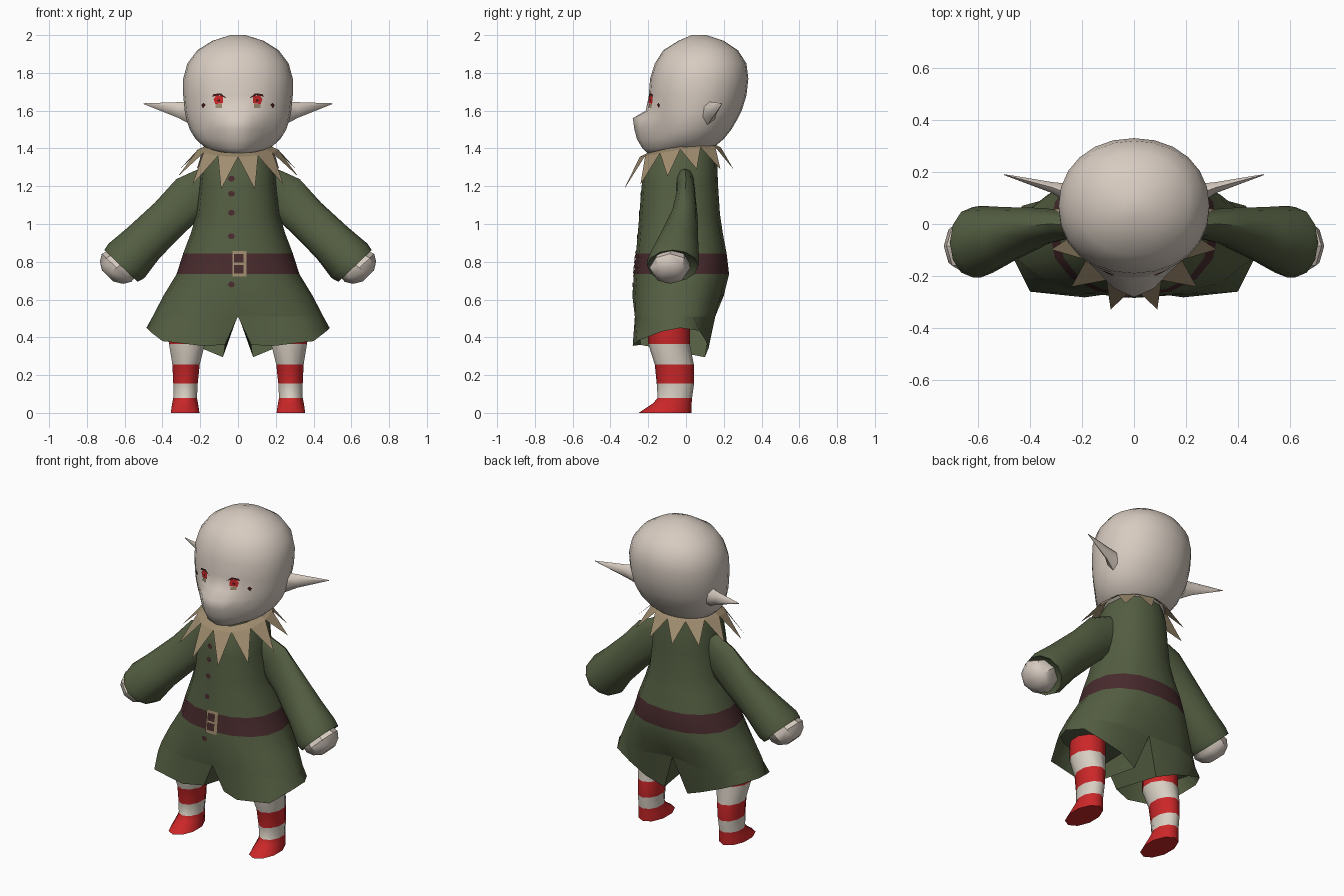
import bpy, bmesh, math
from mathutils import Vector
from mathutils.bvhtree import BVHTree

if "Cube" in bpy.data.objects:
    bpy.data.objects.remove(bpy.data.objects["Cube"])


def material(name, rgb):
    m = bpy.data.materials.new(name)
    m.diffuse_color = (*rgb, 1)
    m.use_nodes = True
    m.node_tree.nodes["Principled BSDF"].inputs["Base Color"].default_value = m.diffuse_color
    return m


SKIN = material("pale skin", (.68, .60, .53))
GREEN = material("olive cloth", (.088, .112, .054))
BROWN = material("dark brown leather", (.066, .024, .026))
TAN = material("tan cloth", (.35, .265, .16))
RED = material("red stripe", (.60, .02, .022))
WHITE = material("cream stripe", (.68, .62, .54))
DARK = material("dark lash", (.045, .008, .008))


def finish(name, bm, mats, mirror=False, angle=50):
    me = bpy.data.meshes.new(name)
    bm.to_mesh(me)
    bm.free()
    ob = bpy.data.objects.new(name, me)
    bpy.context.collection.objects.link(ob)
    for m in mats:
        me.materials.append(m)
    bpy.ops.object.select_all(action='DESELECT')
    ob.select_set(True)
    bpy.context.view_layer.objects.active = ob
    if angle:
        bpy.ops.object.shade_smooth_by_angle(angle=math.radians(angle))
    if mirror:
        ob.modifiers.new("mirror", 'MIRROR').use_mirror_merge = False
    return ob


def loft(name, rings, mats, bands=None, caps=(True, True), mirror=False, angle=50):
    """Skin a row of equally long closed loops; bands gives the material per step."""
    bm = bmesh.new()
    loops = [[bm.verts.new(p) for p in r] for r in rings]
    n = len(loops[0])
    for i, (a, b) in enumerate(zip(loops, loops[1:])):
        for k in range(n):
            f = bm.faces.new((a[k], a[(k + 1) % n], b[(k + 1) % n], b[k]))
            f.material_index = bands[i] if bands else 0
    if caps[0]:
        bm.faces.new(loops[0]).material_index = bands[0] if bands else 0
    if caps[1]:
        bm.faces.new(loops[-1]).material_index = bands[-1] if bands else 0
    bmesh.ops.recalc_face_normals(bm, faces=bm.faces)
    return finish(name, bm, mats, mirror, angle)


def oval(z, w, yf, yb, n=16, e=2.0, cx=0.0):
    """Horizontal oval starting at the front centre and running towards +x."""
    pts = []
    for k in range(n):
        t = 2 * math.pi * k / n
        s, c = math.sin(t), math.cos(t)
        x = math.copysign(abs(s) ** (2 / e), s) if abs(s) > 1e-6 else 0
        y = math.copysign(abs(c) ** (2 / e), c) if abs(c) > 1e-6 else 0
        pts.append((cx + w * x, (yf + yb) / 2 - (yb - yf) / 2 * y, z))
    return pts


# Head with a pointed muzzle: z, half width, front, back, muzzle push
head_rows = [(1.37, .09, -.12, .08, .08), (1.40, .17, -.16, .14, .07),
             (1.45, .225, -.18, .20, .08), (1.50, .255, -.185, .24, .088),
             (1.56, .275, -.19, .275, .092), (1.60, .282, -.193, .295, .02),
             (1.68, .29, -.197, .32, 0), (1.77, .29, -.19, .33, 0),
             (1.85, .268, -.165, .32, 0), (1.92, .215, -.12, .275, 0),
             (1.97, .135, -.04, .20, 0), (2.0, .04, .03, .11, 0)]
rings = []
for z, w, yf, yb, m in head_rows:
    rings.append([(x, y - (m * math.cos(min(1, abs(x) / .19) * math.pi / 2) ** 1.6
                           if y < 0 else 0), z)
                  for x, y, z in oval(z, w, yf, yb, 24, 2.1)])
head = loft("head", rings, [SKIN], angle=75)

# Ears, flat front to back
ear = []
for c, ry, rz in (((.25, .115, 1.588), .045, .062), ((.315, .14, 1.603), .024, .042),
                  ((.50, .19, 1.637), .002, .002)):
    ear.append([(c[0], c[1] + ry * math.cos(t), c[2] + rz * math.sin(t))
                for t in [2 * math.pi * k / 6 + .5 for k in range(6)]])
loft("ear", ear, [SKIN], mirror=True, angle=70)

# Tunic with belt band; the neck edge drops at the front
body_rows = [(1.41, .165, -.20, .15), (1.33, .19, -.22, .165), (1.2, .205, -.235, .17),
             (1.05, .22, -.247, .18), (.95, .25, -.255, .195), (.845, .29, -.265, .215),
             (.735, .325, -.276, .228), (.62, .395, -.284, .20), (.51, .452, -.286, .17)]
rings = [oval(*r, 16, 2.3) for r in body_rows]
rings[0] = [(x, y, z - .055 * min(1, max(0, -y / .2))) for x, y, z in rings[0]]
# crotch points pulled inward to form the crease between the legs
rings[-1][0] = (0, -.255, .51)
rings[-1][8] = (0, .135, .52)
tunic = loft("tunic", rings, [GREEN, BROWN], bands=[0, 0, 0, 0, 0, 1, 0, 0])

# Shorts legs: half of the tunic edge down to a slanted hem, closed by an inner wall
top = [Vector(p) for p in rings[-1][:9]]
hem = [Vector(p) for p in [(.07, -.24, .36), (.19, -.282, .355), (.40, -.26, .38),
                           (.465, -.13, .43), (.485, -.03, .45), (.43, .07, .435),
                           (.32, .10, .39), (.20, .12, .345), (.08, .10, .295)]]
for loop in (top, hem):
    a, b = loop[-1].copy(), loop[0].copy()
    loop += [a.lerp(b, .33), a.lerp(b, .67)]
loft("shorts_leg", [top, hem], [GREEN], caps=(False, False), mirror=True)


# Sleeves and hands along the slanted arm axis
def arm_ring(c, a, b, n=12):
    return [(c[0] + .72 * a * math.cos(t), c[1] + b * math.sin(t), c[2] + .69 * a * math.cos(t))
            for t in [2 * math.pi * k / n for k in range(n)]]


loft("sleeve", [arm_ring(*r) for r in [((.13, -.005, 1.22), .105, .05),
                                       ((.24, 0, 1.155), .12, .05),
                                       ((.36, -.01, 1.035), .112, .072),
                                       ((.50, -.045, .90), .117, .11),
                                       ((.59, -.068, .805), .132, .138),
                                       ((.62, -.07, .778), .122, .135),
                                       ((.605, -.07, .793), .09, .10)]],
     [GREEN], mirror=True)
loft("hand", [arm_ring(*r, 8) for r in [((.60, -.08, .80), .095, .095),
                                        ((.643, -.085, .768), .108, .108),
                                        ((.67, -.085, .742), .085, .09),
                                        ((.69, -.085, .725), .042, .05)]],
     [SKIN], mirror=True, angle=40)

# Striped legs ending in pointed feet: z, centre x, half width, front, back
leg_rows = [(.47, .27, .10, -.20, .02), (.365, .27, .10, -.20, .02),
            (.255, .275, .076, -.165, .042), (.155, .278, .068, -.155, .043),
            (.08, .28, .066, -.15, .032), (.05, .28, .072, -.175, .03),
            (0, .28, .08, -.25, .03)]
loft("striped_leg", [oval(z, w, yf, yb, 10, 2, cx) for z, cx, w, yf, yb in leg_rows],
     [RED, WHITE], bands=[0, 1, 0, 1, 0, 0], mirror=True, angle=60)

# Collar: sloping band with twelve hanging points
bm = bmesh.new()


def collar_point(deg, rx, ry, cy, z_front, z_back):
    t = math.radians(deg)
    k = (1 - math.cos(t)) / 2
    return bm.verts.new((rx * math.sin(t), cy - ry * math.cos(t),
                         z_front + (z_back - z_front) * min(1, k * 1.6)))


for i in range(12):
    d0, d1 = i * 30, i * 30 + 30
    a, b = [collar_point(d, .165, .175, -.03, 1.375, 1.425) for d in (d0, d1)]
    c, d = [collar_point(d, .212, .215, -.03, 1.355, 1.405) for d in (d0, d1)]
    tip = collar_point(d0 + 15 + 4 * math.sin(math.radians(d0 + 15)), .325, .30, -.04, 1.18, 1.29)
    bm.faces.new((a, c, d, b))
    bm.faces.new((c, tip, d))
bmesh.ops.remove_doubles(bm, verts=bm.verts, dist=.0005)
finish("pointed_collar", bm, [TAN], angle=0)


# Thin details laid on the front of a surface
def surface_tree(ob):
    me = ob.data
    return BVHTree.FromPolygons([v.co for v in me.vertices], [p.vertices[:] for p in me.polygons])


HEAD, BODY = surface_tree(head), surface_tree(tunic)


def plate(name, outline, tree, mat, lift=.005, mirror=False):
    bm = bmesh.new()
    vs = []
    for x, z in outline:
        hit = tree.ray_cast(Vector((x, -1, z)), Vector((0, 1, 0)))[0]
        vs.append(bm.verts.new((x, hit.y - lift, z)))
    f = bm.faces.new(vs)
    f.normal_update()
    if f.normal.y > 0:
        f.normal_flip()
    finish(name, bm, [mat], mirror, angle=0)


def box(x0, x1, z0, z1):
    return [(x0, z0), (x1, z0), (x1, z1), (x0, z1)]


# Eyes
plate("iris", [(.078, 1.64), (.12, 1.635), (.13, 1.66), (.115, 1.682), (.08, 1.675)],
      HEAD, RED, .005, True)
plate("upper_lash", [(.06, 1.665), (.10, 1.682), (.138, 1.674), (.13, 1.688), (.09, 1.692)],
      HEAD, DARK, .007, True)
plate("pupil", box(.096, .108, 1.648, 1.66), HEAD, DARK, .007, True)
plate("lower_lid", box(.085, .118, 1.615, 1.635), HEAD, TAN, .005, True)
plate("eye_corner", [(.172, 1.63), (.185, 1.612), (.194, 1.63), (.183, 1.642)],
      HEAD, DARK, .006, True)

# Buttons
for z in (1.24, 1.16, 1.06, .935, .68):
    plate("button", [(-.035 + .018 * math.cos(k * math.pi / 4), z + .016 * math.sin(k * math.pi / 4))
                     for k in range(8)], BODY, BROWN)

# Belt buckle frame and prong
for b in (box(-.03, -.02, .73, .85), box(.028, .046, .725, .855), box(-.03, .046, .842, .858),
          box(-.03, .046, .722, .738), box(-.02, .03, .784, .796)):
    plate("buckle_bar", b, BODY, TAN, .007)
